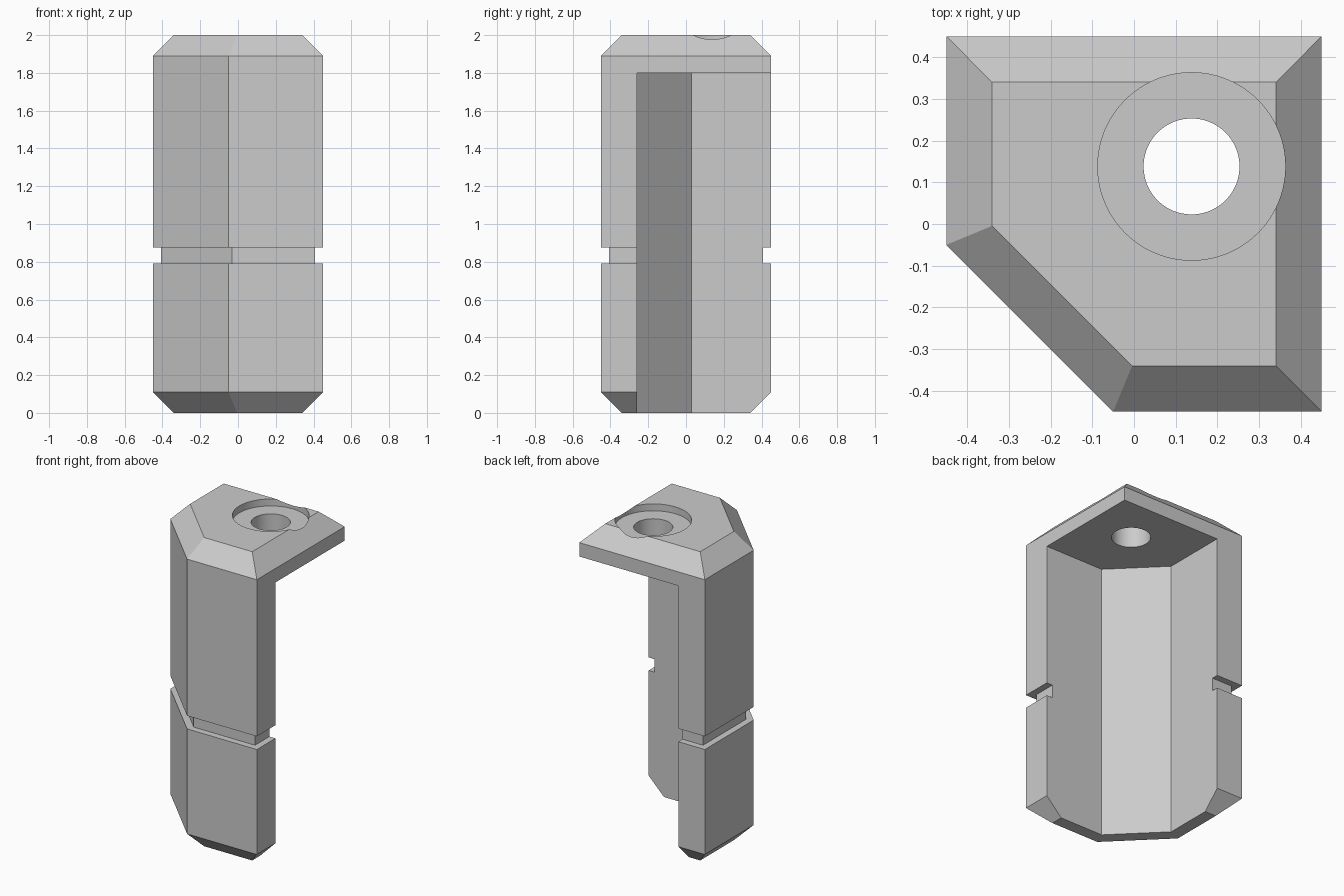
import bpy, bmesh, math

if "Cube" in bpy.data.objects:
    bpy.data.objects.remove(bpy.data.objects["Cube"], do_unlink=True)

grey = bpy.data.materials.new("plain grey")
grey.use_nodes = True
colour = (0.6, 0.6, 0.6, 1)
grey.diffuse_color = colour
grey.node_tree.nodes["Principled BSDF"].inputs["Base Color"].default_value = colour

HALF, CUT, HEIGHT = 0.45, 0.40, 2.0
BEVEL, GROOVE, WALL = 0.11, 0.043, 0.19


def outline(inset):
    """Square with one clipped corner, moved inwards by inset."""
    h = HALF - inset
    k = CUT - HALF - inset * math.tan(math.pi / 8) * -1
    return [(h, h), (-h, h), (-h, k), (k, -h), (h, -h)]


def loft(name, rings):
    """Solid through a stack of (points, height) rings."""
    bm = bmesh.new()
    stack = [[bm.verts.new((x, y, z)) for x, y in pts] for pts, z in rings]
    for low, high in zip(stack, stack[1:]):
        n = len(low)
        for i in range(n):
            j = (i + 1) % n
            bm.faces.new((low[i], low[j], high[j], high[i]))
    bm.faces.new(stack[0])
    bm.faces.new(stack[-1])
    bmesh.ops.recalc_face_normals(bm, faces=bm.faces)
    mesh = bpy.data.meshes.new(name)
    bm.to_mesh(mesh)
    bm.free()
    mesh.materials.append(grey)
    obj = bpy.data.objects.new(name, mesh)
    bpy.context.collection.objects.link(obj)
    return obj


def circle(radius, centre=0.138, n=96):
    steps = [2 * math.pi * i / n for i in range(n)]
    return [(centre + radius * math.cos(a), centre + radius * math.sin(a)) for a in steps]


# Outer body: bevelled ends and a groove around the middle
body = loft("corner_bracket", [(outline(d), z) for d, z in (
    (BEVEL, 0), (0, BEVEL), (0, 0.79), (GROOVE, 0.79),
    (GROOVE, 0.875), (0, 0.875), (0, HEIGHT - BEVEL), (BEVEL, HEIGHT))])

# Hollow inside, open at the back, one side and the bottom
inner, corner, far = -HALF + WALL, 0.03, 1.0
hollow = [(far, far), (inner, far), (inner, corner), (corner, inner), (far, inner)]
cutters = [
    loft("hollow_cutter", [(hollow, -0.5), (hollow, 1.8)]),
    loft("recess_cutter", [(circle(0.225), 1.955), (circle(0.225), 2.3)]),
    loft("bolt_hole_cutter", [(circle(0.115), 1.5), (circle(0.115), 2.4)]),
]

bpy.ops.object.select_all(action="DESELECT")
body.select_set(True)
bpy.context.view_layer.objects.active = body
for cutter in cutters:
    cutter.hide_render = True
    mod = body.modifiers.new(cutter.name, "BOOLEAN")
    mod.operation, mod.solver, mod.object = "DIFFERENCE", "EXACT", cutter
    bpy.ops.object.modifier_apply(modifier=mod.name)
    bpy.data.objects.remove(cutter, do_unlink=True)

# Round walls smooth, corners sharp
bpy.ops.object.shade_smooth_by_angle(angle=math.radians(20))
